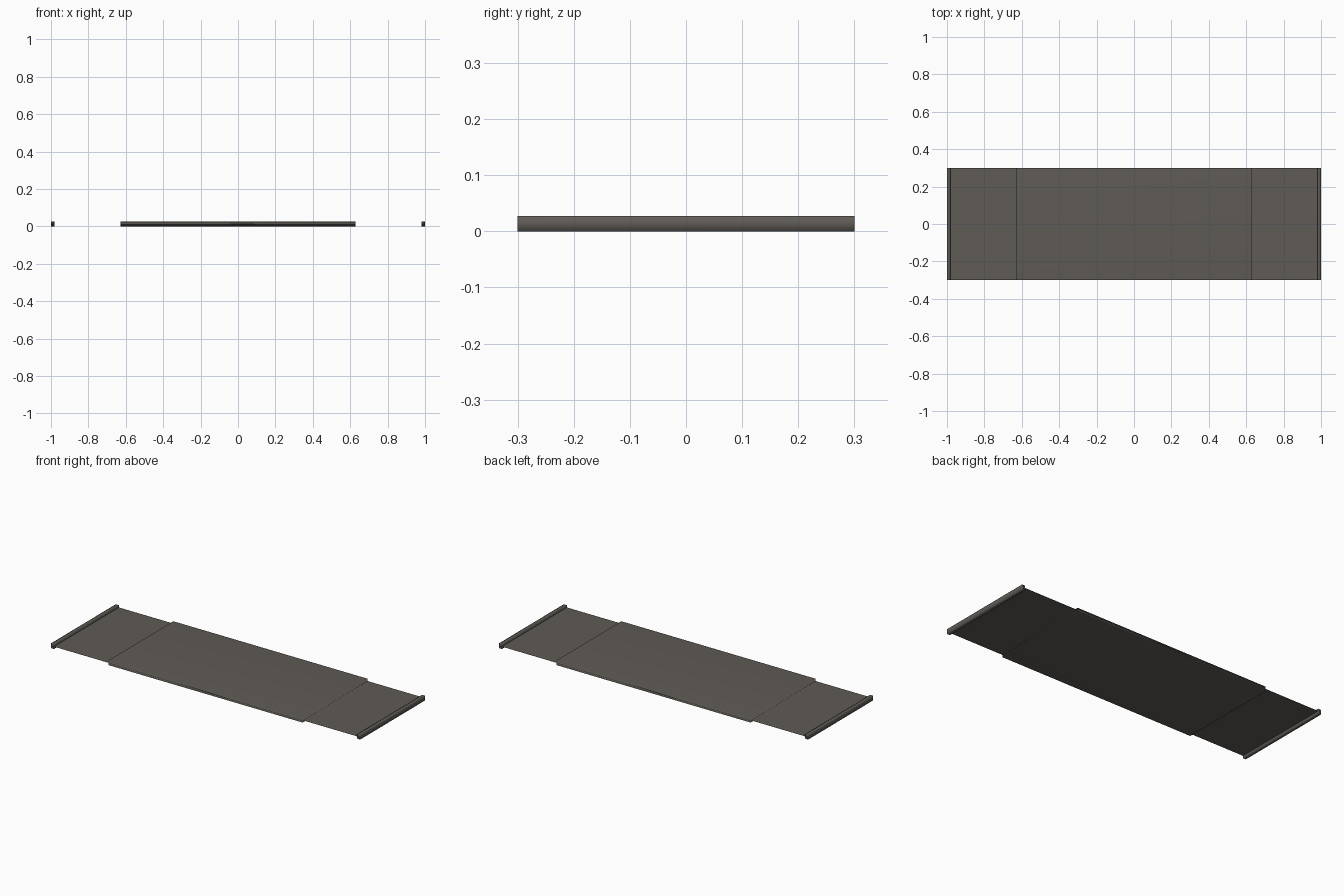
import bpy
import bmesh

if "Cube" in bpy.data.objects:
    bpy.data.objects.remove(bpy.data.objects["Cube"])

mat = bpy.data.materials.new("warm dark grey")
mat.diffuse_color = (0.115, 0.105, 0.092, 1)
mat.use_nodes = True
mat.node_tree.nodes["Principled BSDF"].inputs["Base Color"].default_value = mat.diffuse_color

HALF_WIDTH = 0.3
HEIGHT = 0.027


def finish(name, bm):
    bmesh.ops.recalc_face_normals(bm, faces=bm.faces)
    mesh = bpy.data.meshes.new(name)
    bm.to_mesh(mesh)
    bm.free()
    mesh.materials.append(mat)
    mesh.shade_smooth()
    ob = bpy.data.objects.new(name, mesh)
    bpy.context.collection.objects.link(ob)
    return ob


def slab(name, x0, x1):
    bm = bmesh.new()
    bmesh.ops.create_cube(bm, size=1)
    for v in bm.verts:
        v.co.x = x0 if v.co.x < 0 else x1
        v.co.y *= 2 * HALF_WIDTH
        v.co.z = 0 if v.co.z < 0 else HEIGHT
    ob = finish(name, bm)
    # soft narrow sides, flat looking broad faces
    ob.modifiers.new("weighted normals", 'WEIGHTED_NORMAL').mode = 'FACE_AREA'


def sheet(name, x0, x1):
    bm = bmesh.new()
    z = HEIGHT / 2
    vs = [bm.verts.new((x, y, z)) for x, y in
          ((x0, -HALF_WIDTH), (x1, -HALF_WIDTH), (x1, HALF_WIDTH), (x0, HALF_WIDTH))]
    face = bm.faces.new(vs)
    face.normal_update()
    mesh = bpy.data.meshes.new(name)
    bm.to_mesh(mesh)
    bm.free()
    mesh.materials.append(mat)
    bpy.context.collection.objects.link(bpy.data.objects.new(name, mesh))


# Thick middle panel
slab("middle_panel", -0.628, 0.628)

# Thin end sheets and the bars at their outer edges
for side, label in ((-1, "left"), (1, "right")):
    sheet(label + "_sheet", *sorted((side * 0.628, side * 0.98)))
    slab(label + "_end_bar", *sorted((side * 0.98, side * 1.0)))
